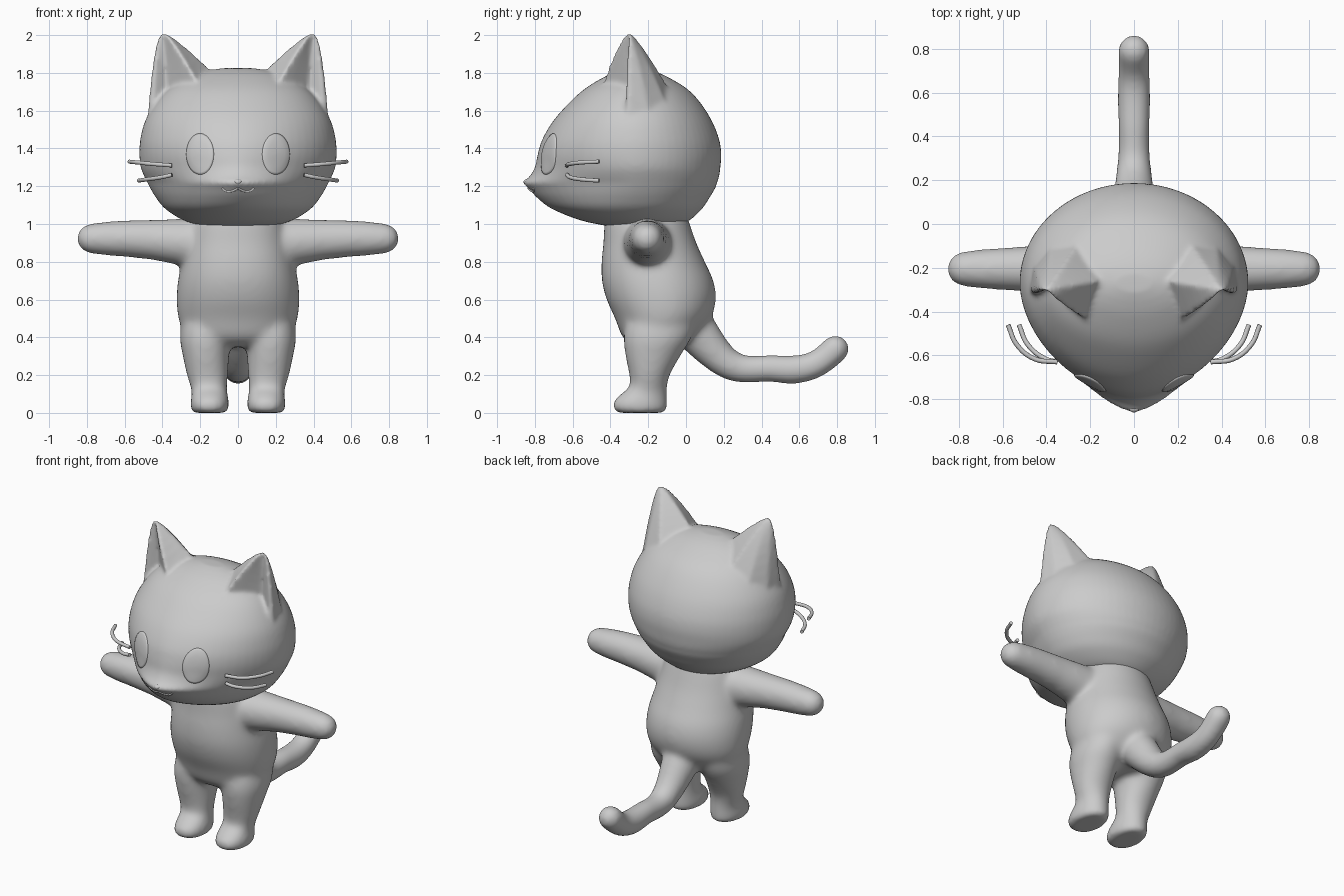
import bpy, bmesh, math
from mathutils import Vector
from mathutils.bvhtree import BVHTree

cube = bpy.data.objects.get("Cube")
if cube:
    bpy.data.objects.remove(cube)

grey = bpy.data.materials.new("soft grey")
grey.use_nodes = True
grey.diffuse_color = (0.6, 0.6, 0.6, 1)
grey.node_tree.nodes["Principled BSDF"].inputs["Base Color"].default_value = (0.6, 0.6, 0.6, 1)


def link(name, data):
    data.materials.append(grey)
    obj = bpy.data.objects.new(name, data)
    bpy.context.collection.objects.link(obj)
    return obj


def finish(name, bm, voxel=0, smooth=0):
    bmesh.ops.recalc_face_normals(bm, faces=bm.faces)
    for f in bm.faces:
        f.smooth = True
    mesh = bpy.data.meshes.new(name)
    bm.to_mesh(mesh)
    bm.free()
    obj = link(name, mesh)
    if voxel:
        m = obj.modifiers.new("blend", 'REMESH')
        m.mode, m.voxel_size, m.use_smooth_shade = 'VOXEL', voxel, True
        s = obj.modifiers.new("soften", 'SMOOTH')
        s.factor, s.iterations = 0.5, smooth
    return obj


def refine(rows, steps=4):
    """Flowing in-between rows (Catmull-Rom) so that sections do not show as bands."""
    out = []
    for i in range(len(rows) - 1):
        a, b, c, d = (rows[max(i - 1, 0)], rows[i], rows[i + 1], rows[min(i + 2, len(rows) - 1)])
        for s in range(steps):
            t = s / steps
            out.append([q + t / 2 * (r - p + t * (2 * p - 5 * q + 4 * r - w
                                                  + t * (3 * (q - r) + w - p)))
                        for p, q, r, w in zip(a, b, c, d)])
    return out + [rows[-1]]


def loft(bm, rings):
    """Skin closed rings of points and cap both ends."""
    loops = [[bm.verts.new(p) for p in ring] for ring in rings]
    n = len(loops[0])
    for a, b in zip(loops, loops[1:]):
        for i in range(n):
            j = (i + 1) % n
            bm.faces.new((a[i], a[j], b[j], b[i]))
    bm.faces.new(loops[0])
    bm.faces.new(loops[-1])


def spow(v, e):
    return math.copysign(abs(v) ** e, v)


def section(z, front, back, half, mid, p=2.0, cx=0, n=64):
    """Level egg-shaped ring; p sets how pointed the front half is."""
    ring = []
    for i in range(n):
        t = math.tau * i / n
        c, s = math.cos(t), math.sin(t)
        e = 2 / p if s < 0 else 1
        y = mid + spow(s, e) * ((mid - front) if s < 0 else (back - mid))
        ring.append(Vector((cx + half * spow(c, e), y, z)))
    return ring


def tube(bm, path, n=24):
    """Round limb along (point, radius) pairs with domed ends."""
    pts = [(Vector(p), r) for p, r in path]
    d0 = (pts[0][0] - pts[1][0]).normalized()
    d1 = (pts[-1][0] - pts[-2][0]).normalized()
    dome = [(math.sin(a), math.cos(a)) for a in (0.4, 0.8, 1.15, 1.45)]
    (p0, r0), (p1, r1) = pts[0], pts[-1]
    pts = ([(p0 + d0 * r0 * s, r0 * c) for s, c in reversed(dome)] + pts
           + [(p1 + d1 * r1 * s, r1 * c) for s, c in dome])
    rings = []
    for i, (p, r) in enumerate(pts):
        d = (pts[min(i + 1, len(pts) - 1)][0] - pts[max(i - 1, 0)][0]).normalized()
        u = d.cross(Vector((0, 0, 1))).normalized()
        v = u.cross(d)
        rings.append([p + r * (u * math.cos(a) + v * math.sin(a))
                      for a in (math.tau * k / n for k in range(n))])
    loft(bm, rings)


# Head: stacked sections (z, front, back, half width, front shape)
head_rows = [
    (.99, -.42, -.04, .19, 2), (1.02, -.56, .02, .29, 1.9), (1.08, -.71, .085, .385, 1.8),
    (1.14, -.79, .125, .435, 1.65), (1.19, -.835, .155, .465, 1.55), (1.22, -.862, .165, .48, 1.5),
    (1.25, -.83, .175, .495, 1.6), (1.3, -.8, .182, .515, 1.7), (1.37, -.785, .187, .522, 1.8),
    (1.45, -.76, .175, .517, 1.85), (1.55, -.70, .135, .49, 1.9), (1.65, -.61, .07, .43, 1.95),
    (1.72, -.53, .0, .36, 2), (1.78, -.43, -.1, .26, 2), (1.81, -.36, -.17, .17, 2),
    (1.825, -.31, -.23, .08, 2)]
bm = bmesh.new()
loft(bm, [section(z, f, b, w, -.27, p) for z, f, b, w, p in refine(head_rows)])

# Ears: full, round-tipped cones with a shallow hollow front, merged into the head
tip = Vector((.395, -.3, 2.015))
base = [Vector(p) for p in ((.18, -.46, 1.68), (.1, -.25, 1.77), (.24, -.06, 1.66),
                            (.38, -.09, 1.6), (.46, -.19, 1.56), (.482, -.31, 1.54),
                            (.455, -.325, 1.55), (.37, -.275, 1.6), (.25, -.40, 1.66))]
for side in (1, -1):
    rings = []
    for k in (1, .85, .7, .55, .4, .28, .18, .1, .05, .015):
        ring = []
        for b in base:
            d = b - tip
            x = tip.x + d.x * k ** (.4 if d.x > 0 else .8)
            y = tip.y + d.y * k ** (.6 if d.y < 0 else .8)
            ring.append(Vector((side * x, y, tip.z + d.z * k)))
        rings.append(ring)
    loft(bm, rings)
head = finish("head", bm, .012, 8)

# Body: torso, legs, arms and tail blended into one skin
bm = bmesh.new()
torso_rows = [
    (.35, -.27, -.03, .2), (.4, -.335, .05, .275), (.5, -.375, .13, .315), (.6, -.42, .158, .325),
    (.7, -.445, .145, .318), (.8, -.447, .1, .297), (.9, -.437, .055, .275),
    (1.0, -.432, .02, .25), (1.06, -.42, .0, .22)]
loft(bm, [section(z, f, b, w, (f + b) / 2, 2.2) for z, f, b, w in refine(torso_rows)])

leg_rows = [
    (0, -.36, -.12, .085, .15), (.015, -.385, -.1, .1, .15), (.06, -.385, -.1, .102, .15),
    (.1, -.345, -.1, .095, .15), (.14, -.3, -.1, .097, .155), (.2, -.3, -.085, .109, .162),
    (.3, -.32, -.03, .122, .17), (.4, -.33, .03, .135, .173), (.5, -.31, .05, .12, .17),
    (.6, -.26, .02, .08, .16)]
for side in (1, -1):
    loft(bm, [section(z, f, b, w, (f + b) / 2, 2.2, side * cx)
              for z, f, b, w, cx in refine(leg_rows)])
    tube(bm, [((side * x, -.205, z), r) for x, z, r in (
        (.15, .89, .137), (.3, .905, .124), (.45, .917, .107), (.6, .923, .097),
        (.7, .923, .09), (.773, .923, .081))])

tail = [(0, .5, .12), (.08, .4, .11), (.16, .31, .092), (.24, .25, .081), (.33, .23, .073),
        (.44, .236, .072), (.56, .228, .077), (.66, .245, .074), (.73, .285, .073),
        (.79, .338, .075)]
tube(bm, [((0, y, z), r) for y, z, r in refine(tail, 2)])
finish("body", bm, .013, 28)

# Surface of the head, used to seat the facial features
deps = bpy.context.evaluated_depsgraph_get()
skin = BVHTree.FromObject(head, deps)


def on_face(x, z, lift):
    hit, normal, _, _ = skin.ray_cast(Vector((x, -2, z)), Vector((0, 1, 0)))
    return hit + normal * lift


# Eyes: thin domed ovals following the face
for side, label in ((1, "left"), (-1, "right")):
    bm = bmesh.new()
    rings = []
    for k, lift in ((1, -.008), (1, .004), (.9, .007), (.6, .008), (.3, .008), (.05, .008)):
        rings.append([on_face(side * .2 + .072 * k * math.cos(a), 1.37 + .108 * k * math.sin(a), lift)
                      for a in (math.tau * i / 40 for i in range(40))])
    loft(bm, rings)
    finish(label + "_eye", bm)


def strand(name, points, thickness):
    curve = bpy.data.curves.new(name, 'CURVE')
    curve.dimensions = '3D'
    curve.bevel_depth, curve.bevel_resolution = thickness, 3
    curve.use_fill_caps = True
    spline = curve.splines.new('BEZIER')
    spline.bezier_points.add(len(points) - 1)
    for bp, p in zip(spline.bezier_points, points):
        bp.co = p
        bp.handle_left_type = bp.handle_right_type = 'AUTO'
    return link(name, curve)


# Whiskers: two backward-curving strands on each cheek
for side, label in ((1, "left"), (-1, "right")):
    for row, reach, z0, z1 in (("upper", .575, 1.31, 1.33), ("lower", .525, 1.26, 1.23)):
        strand(f"{label}_{row}_whisker",
               [(side * .35, -.63, z0), (side * (reach - .12), -.615, z0 * .6 + z1 * .4),
                (side * (reach - .04), -.55, z0 * .2 + z1 * .8), (side * reach, -.46, z1)], .011)
    # Mouth: small curved lip on each side of the muzzle
    strand(label + "_lip", [on_face(side * x, z, 0) for x, z in (
        (.0, 1.19), (.03, 1.175), (.065, 1.175), (.085, 1.19))], .006)

# Nose: little wedge at the muzzle tip
bm = bmesh.new()
bmesh.ops.create_uvsphere(bm, u_segments=20, v_segments=12, radius=1)
for v in bm.verts:
    taper = 1 + .4 * v.co.z
    v.co = Vector((v.co.x * .022 * taper, -.84 + v.co.y * .02, 1.222 + v.co.z * .016))
finish("nose", bm)
